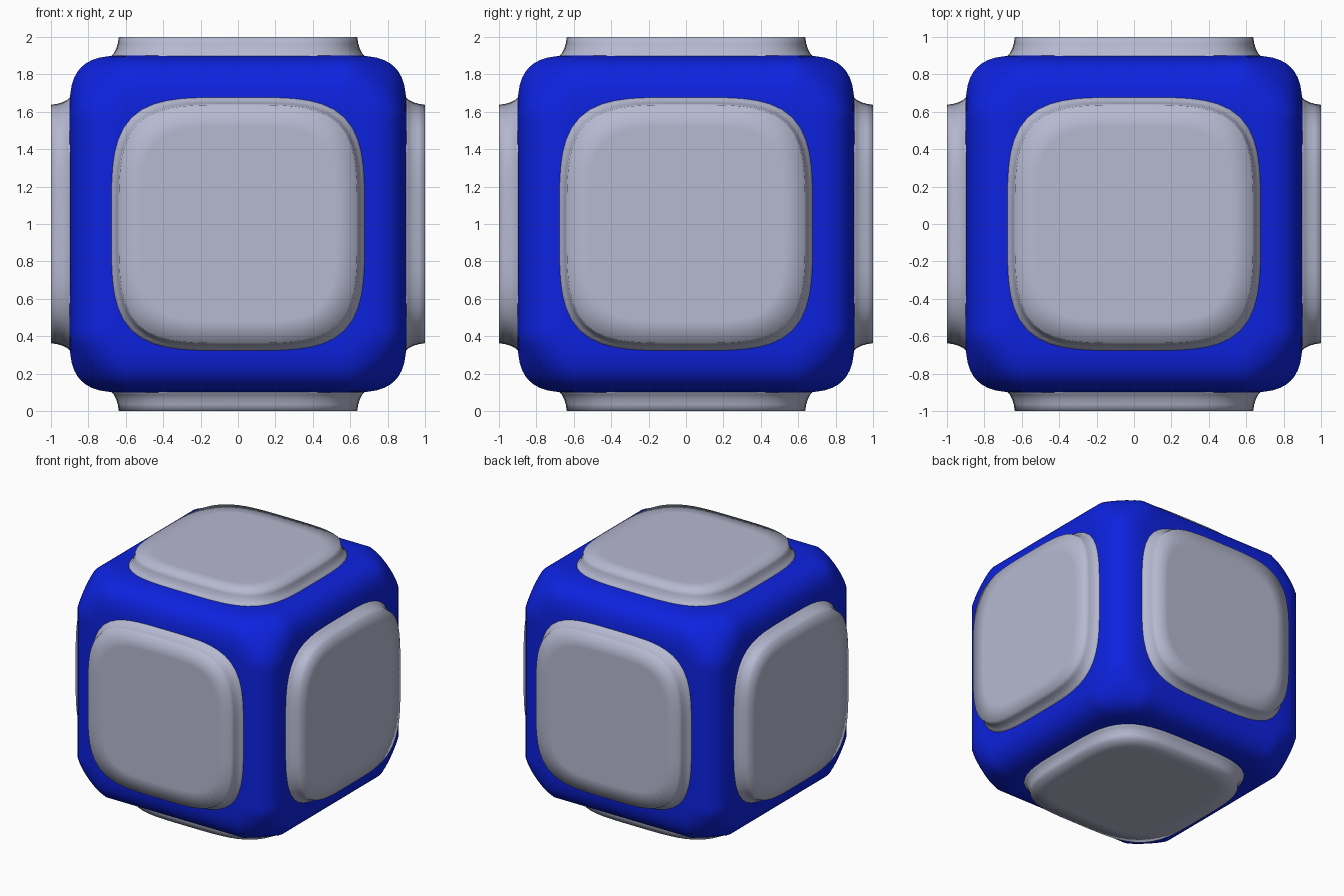
import bpy, bmesh
from math import cos, sin, pi, copysign
from mathutils import Vector

if "Cube" in bpy.data.objects:
    bpy.data.objects.remove(bpy.data.objects["Cube"], do_unlink=True)

CENTRE = Vector((0, 0, 1))


def material(name, rgb):
    mat = bpy.data.materials.new(name)
    mat.use_nodes = True
    mat.diffuse_color = (*rgb, 1)
    bsdf = next(n for n in mat.node_tree.nodes if n.type == 'BSDF_PRINCIPLED')
    bsdf.inputs["Base Color"].default_value = (*rgb, 1)
    return mat


def finish(name, bm, mat):
    bmesh.ops.recalc_face_normals(bm, faces=bm.faces)
    for f in bm.faces:
        f.smooth = True
    mesh = bpy.data.meshes.new(name)
    bm.to_mesh(mesh)
    bm.free()
    mesh.materials.append(mat)
    obj = bpy.data.objects.new(name, mesh)
    obj.location = CENTRE
    bpy.context.collection.objects.link(obj)
    return obj


blue = material("deep blue", (0.004, 0.016, 0.74))
grey = material("cool grey", (0.47, 0.49, 0.64))

# Rounded body: a gridded cube whose rim is bent into soft corners
HALF, CORE = 0.9, 0.6
RIM = HALF - CORE
bm = bmesh.new()
bmesh.ops.create_cube(bm, size=2 * HALF)
bmesh.ops.subdivide_edges(bm, edges=bm.edges[:], cuts=35, use_grid_fill=True)
for v in bm.verts:
    core = Vector([max(-CORE, min(CORE, c)) for c in v.co])
    o = (v.co - core) / RIM
    o /= sum(abs(c) ** 3 for c in o) ** (1 / 3)
    # the three-way corners are a little rounder than the edges
    o *= 1 - 0.45 * abs(o.x * o.y * o.z)
    v.co = core + o * RIM
finish("body", bm, blue)


# Raised pads: rounded-square rings lofted up a flared wall to a flat top
def ring(bm, half, height, count=72, power=4):
    verts = []
    for i in range(count):
        a = 2 * pi * i / count
        c, s = cos(a), sin(a)
        r = half / (abs(c) ** power + abs(s) ** power) ** (1 / power)
        verts.append(bm.verts.new((r * c, r * s, height)))
    return verts


PROFILE = [(0.68, 0.87), (0.677, 0.9), (0.664, 0.912), (0.652, 0.935),
           (0.643, 0.965), (0.637, 1.0), (0.52, 1.0)]


def pad(name, direction):
    bm = bmesh.new()
    rings = [ring(bm, h, z) for h, z in PROFILE]
    for low, high in zip(rings, rings[1:]):
        for i in range(len(low)):
            j = (i + 1) % len(low)
            bm.faces.new((low[i], low[j], high[j], high[i]))
    bm.faces.new(rings[-1])
    turn = Vector(direction).to_track_quat('Z', 'Y').to_matrix()
    bmesh.ops.transform(bm, matrix=turn.to_4x4(), verts=bm.verts)
    finish(name, bm, grey)


for name, direction in {
    "front_pad": (0, -1, 0), "back_pad": (0, 1, 0),
    "left_pad": (1, 0, 0), "right_pad": (-1, 0, 0),
    "top_pad": (0, 0, 1), "bottom_pad": (0, 0, -1),
}.items():
    pad(name, direction)
